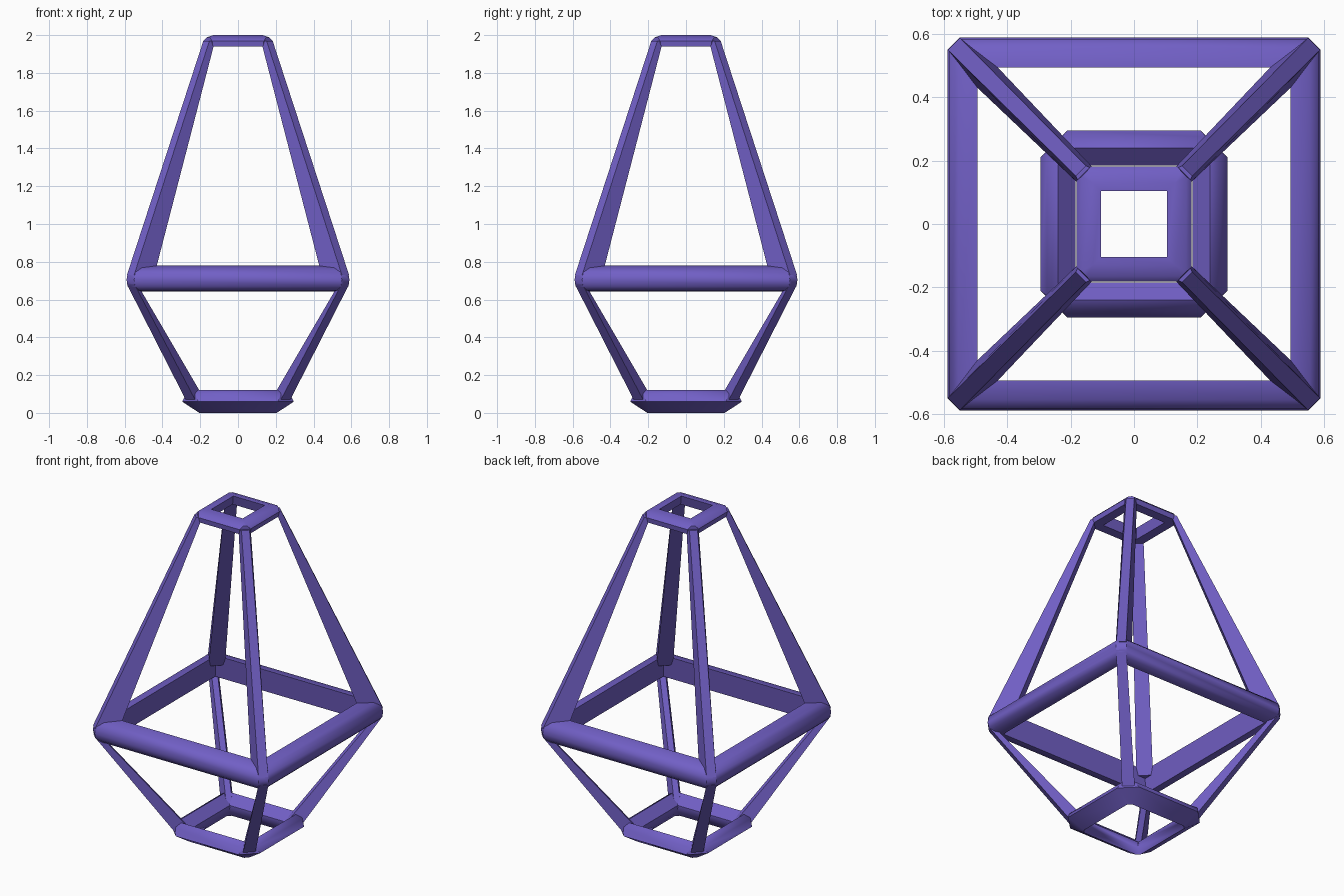
import bpy, bmesh, math

if "Cube" in bpy.data.objects:
    bpy.data.objects.remove(bpy.data.objects["Cube"])

mat = bpy.data.materials.new("purple")
mat.diffuse_color = (0.165, 0.115, 0.56, 1)
mat.use_nodes = True
mat.node_tree.nodes["Principled BSDF"].inputs["Base Color"].default_value = mat.diffuse_color


def finish(name, bm):
    bmesh.ops.remove_doubles(bm, verts=bm.verts, dist=0.0005)
    bmesh.ops.recalc_face_normals(bm, faces=bm.faces)
    me = bpy.data.meshes.new(name)
    bm.to_mesh(me)
    bm.free()
    ob = bpy.data.objects.new(name, me)
    bpy.context.collection.objects.link(ob)
    me.materials.append(mat)
    bpy.ops.object.select_all(action='DESELECT')
    ob.select_set(True)
    bpy.context.view_layer.objects.active = ob
    bpy.ops.object.shade_smooth_by_angle(angle=math.radians(40))


def bridge(bm, a, b):
    n = len(a)
    for i in range(n):
        bm.faces.new((a[i], a[(i + 1) % n], b[(i + 1) % n], b[i]))


def ring(name, profile):
    """Square frame; profile points are (half width, z, corner chamfer)."""
    bm = bmesh.new()
    loops = []
    for r, z, c in profile:
        c = max(c, 0.0001)
        k = r - c
        pts = [(r, -k), (r, k), (k, r), (-k, r), (-r, k), (-r, -k), (-k, -r), (k, -r)]
        loops.append([bm.verts.new((x, y, z)) for x, y in pts])
    for i, lp in enumerate(loops):
        bridge(bm, lp, loops[(i + 1) % len(loops)])
    finish(name, bm)


def struts(name, ends):
    """Four corner bars; ends are (z, inner edge xy, outer edge xy)."""
    for label, sx, sy in (("front_right", 1, -1), ("back_right", 1, 1),
                          ("back_left", -1, 1), ("front_left", -1, -1)):
        bm = bmesh.new()
        loops = []
        for z, (a, b), (c, d) in ends:
            pts = [(a, b), (d, c), (c, d), (b, a)]
            loops.append([bm.verts.new((sx * x, sy * y, z)) for x, y in pts])
        bridge(bm, loops[0], loops[1])
        bm.faces.new(loops[0])
        bm.faces.new(loops[1])
        finish(name + "_" + label, bm)


# Horizontal frames
ring("top_frame", [(0.105, 2.0, 0), (0.13, 2.0, 0), (0.165, 1.988, 0.015),
                   (0.182, 1.97, 0.045), (0.178, 1.94, 0.045), (0.12, 1.94, 0)])
ring("middle_frame", [(0.495, 0.779, 0), (0.555, 0.768, 0.025),
                      (0.584, 0.742, 0.04), (0.59, 0.705, 0.04), (0.584, 0.67, 0.04),
                      (0.56, 0.648, 0.03), (0.51, 0.642, 0)])
ring("bottom_frame", [(0.24, 0.12, 0), (0.275, 0.098, 0.05), (0.296, 0.06, 0.085),
                      (0.205, 0.0, 0.02), (0.185, 0.03, 0), (0.185, 0.07, 0)])

# Corner bars
struts("upper_bar", [(0.73, (0.443, 0.508), (0.588, 0.55)),
                     (1.968, (0.122, 0.17), (0.184, 0.152))])
struts("lower_bar", [(0.68, (0.532, 0.556), (0.588, 0.548)),
                     (0.06, (0.17, 0.194), (0.272, 0.222))])
